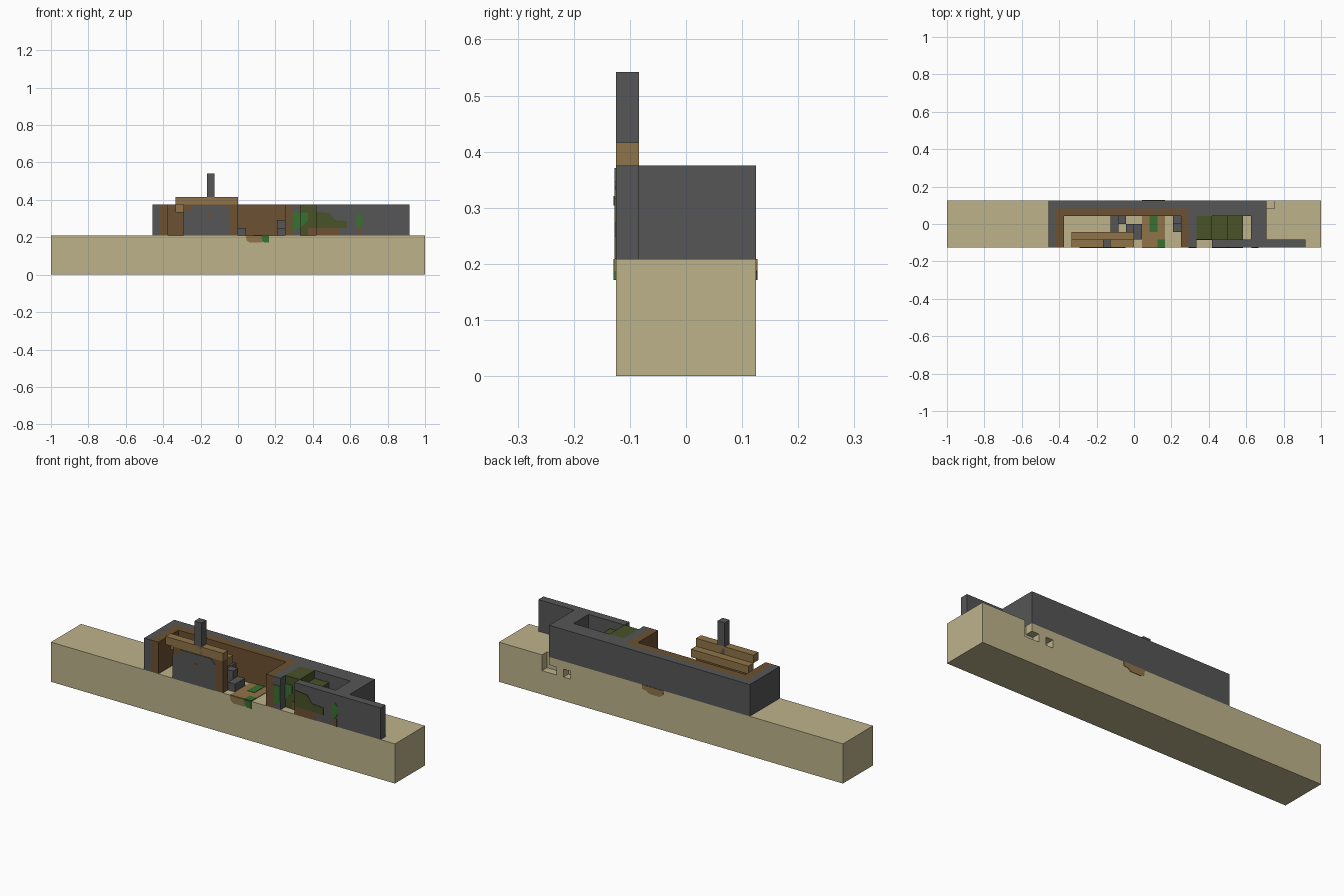
import bpy

cube = bpy.data.objects.get("Cube")
if cube:
    bpy.data.objects.remove(cube, do_unlink=True)

U = 1 / 24            # size of one block
GROUND = 5            # ground level, in blocks
TOP = 9               # wall top, in blocks


def material(name, r, g, b):
    m = bpy.data.materials.new(name)
    m.use_nodes = True
    m.diffuse_color = (r, g, b, 1)
    m.node_tree.nodes["Principled BSDF"].inputs["Base Color"].default_value = (r, g, b, 1)
    return m


SAND = material("sand", 0.51, 0.45, 0.26)
STONE = material("dark stone", 0.093, 0.093, 0.093)
BROWN = material("dark wood", 0.15, 0.082, 0.032)
TAN = material("light wood", 0.28, 0.175, 0.065)
HEDGE = material("dark green", 0.065, 0.085, 0.022)
LEAF = material("leaf green", 0.04, 0.16, 0.03)


def mesh_object(name, verts, faces, mat):
    me = bpy.data.meshes.new(name)
    me.from_pydata(verts, [], faces)
    me.materials.append(mat)
    ob = bpy.data.objects.new(name, me)
    bpy.context.collection.objects.link(ob)
    return ob


def block(name, mat, x, y, z):
    """Box given by block-grid ranges on each axis."""
    p = [((a - 24) * U, (b - 3) * U, c * U) for a in x for b in y for c in z]
    f = [(0, 1, 3, 2), (4, 6, 7, 5), (0, 4, 5, 1), (2, 3, 7, 6), (0, 2, 6, 4), (1, 5, 7, 3)]
    return mesh_object(name, p, f, mat)


def plate(name, mat, outline, y=0, out=-0.06):
    """Thin upright plate, outline in (x, z) blocks, standing out of plane y."""
    n = len(outline)
    p = [((a - 24) * U, (d - 3) * U, c * U) for d in (y + out, y - out) for a, c in outline]
    f = [tuple(range(n)), tuple(range(2 * n - 1, n - 1, -1))]
    f += [(i, i + n, (i + 1) % n + n, (i + 1) % n) for i in range(n)]
    if out > 0:
        f = [q[::-1] for q in f]
    return mesh_object(name, p, f, mat)


# Ground with small holes dug in the back edge
ground = block("ground", SAND, (0, 48), (0, 6), (0, GROUND))
for i, (x, z) in enumerate([((41, 42), (3, 5.5)), ((40, 41.01), (3, 4)), ((38, 39), (3, 4))]):
    hole = block(f"hole_cutter_{i}", SAND, x, (5, 6.5), z)
    hole.hide_render = True
    hole.hide_viewport = True
    mod = ground.modifiers.new("hole", 'BOOLEAN')
    mod.object = hole
    mod.solver = 'EXACT'

# Stone walls
W = (GROUND, TOP)
block("back_wall", STONE, (13, 41), (5, 6), W)
block("left_wall", STONE, (13, 14), (0, 5), W)
block("middle_wall", STONE, (31, 32), (0, 5), W)
block("side_room_back_wall", STONE, (32, 39), (4, 5), W)
block("right_wall", STONE, (39, 41), (1, 5), W)
block("front_wall", STONE, (34, 46), (0, 1), W)

# Wooden lining of the main room
block("back_lining", BROWN, (14, 31), (4, 5), W)
block("left_lining", BROWN, (14, 15), (0, 4), W)
block("right_lining", BROWN, (30, 31), (0, 4), W)

# Hearth with stone facing, stepped roof and chimney
block("hearth", BROWN, (17, 24), (0, 1), W)
plate("hearth_facing", STONE, [(17, 5), (22.9, 5), (22.9, 8.3), (22.4, 8.9),
                               (18, 8.9), (17.8, 8.2), (17, 8)])
plate("hearth_knot", BROWN, [(20.1, 7.3), (20.5, 7.3), (20.5, 7.7), (20.1, 7.7)], out=-0.1)
block("roof_beam", TAN, (16, 24), (0, 1), (9, 10))
block("lower_roof_beam", TAN, (16, 24), (1, 2), (8, 9))
block("chimney", STONE, (20, 21), (0, 1), (9, 13))

# Stone furniture
block("low_bench", STONE, (21, 22), (2, 4), (5, 6))
block("stone_stool", STONE, (22, 23), (3, 4), (5, 7))
block("stone_post", STONE, (23, 24), (2, 3), (5, 7))
block("anvil", STONE, (24, 25), (1, 3), (5, 6))
block("side_bench", STONE, (29, 30), (2, 3), (5, 6))
block("side_shelf", STONE, (29, 30), (3, 4), (5, 7))

# Earth path across the ground with patches of grass
block("earth_path", TAN, (25, 28), (0, 6), (4.9, 5.06))
EDGE = [(25, 5), (25.1, 4.4), (25.5, 4.1), (27, 4.1), (27.4, 4.4), (28, 4.5), (28, 5)]
plate("path_front", TAN, EDGE)
plate("path_back", TAN, EDGE, y=6, out=0.06)
block("grass_tuft", LEAF, (26, 27), (2, 4), (5, 5.1))
block("front_grass", LEAF, (27, 28), (0, 1), (5, 5.1))
plate("front_grass_edge", LEAF, [(27, 5), (27.1, 4.3), (27.4, 4.1), (28, 4.1), (28, 5)], out=-0.1)

# Stepped hedge in the side room
for i in range(3):
    block(f"hedge_step_{i}", HEDGE, (32 + 2 * i, 34 + 2 * i), (1, 4), (5, 9 - i))

# Plants on the front faces
plate("front_hedge", HEDGE, [(34, 6), (38, 6), (38, 6.9), (36.4, 7), (35.8, 7.9), (34, 8.1)])
plate("front_hedge_soil", BROWN, [(34, 5), (37, 5), (37, 6), (34, 6)])
plate("hedge_soil", BROWN, [(33, 5), (34, 5), (34, 6), (33, 6)], y=1)
plate("climbing_leaves", LEAF, [(31, 5.5), (32, 6), (32, 8), (31, 8)])
plate("hedge_leaves", LEAF, [(32, 6), (33, 7), (33, 8), (32, 8)], y=1)
plate("vine", LEAF, [(39.2, 6.1), (39.7, 6), (40, 6.6), (40, 7.6), (39.6, 8), (39.1, 7.3)])
plate("vine_stem", BROWN, [(39.4, 5), (39.9, 5), (39.9, 6), (39.4, 6)])
